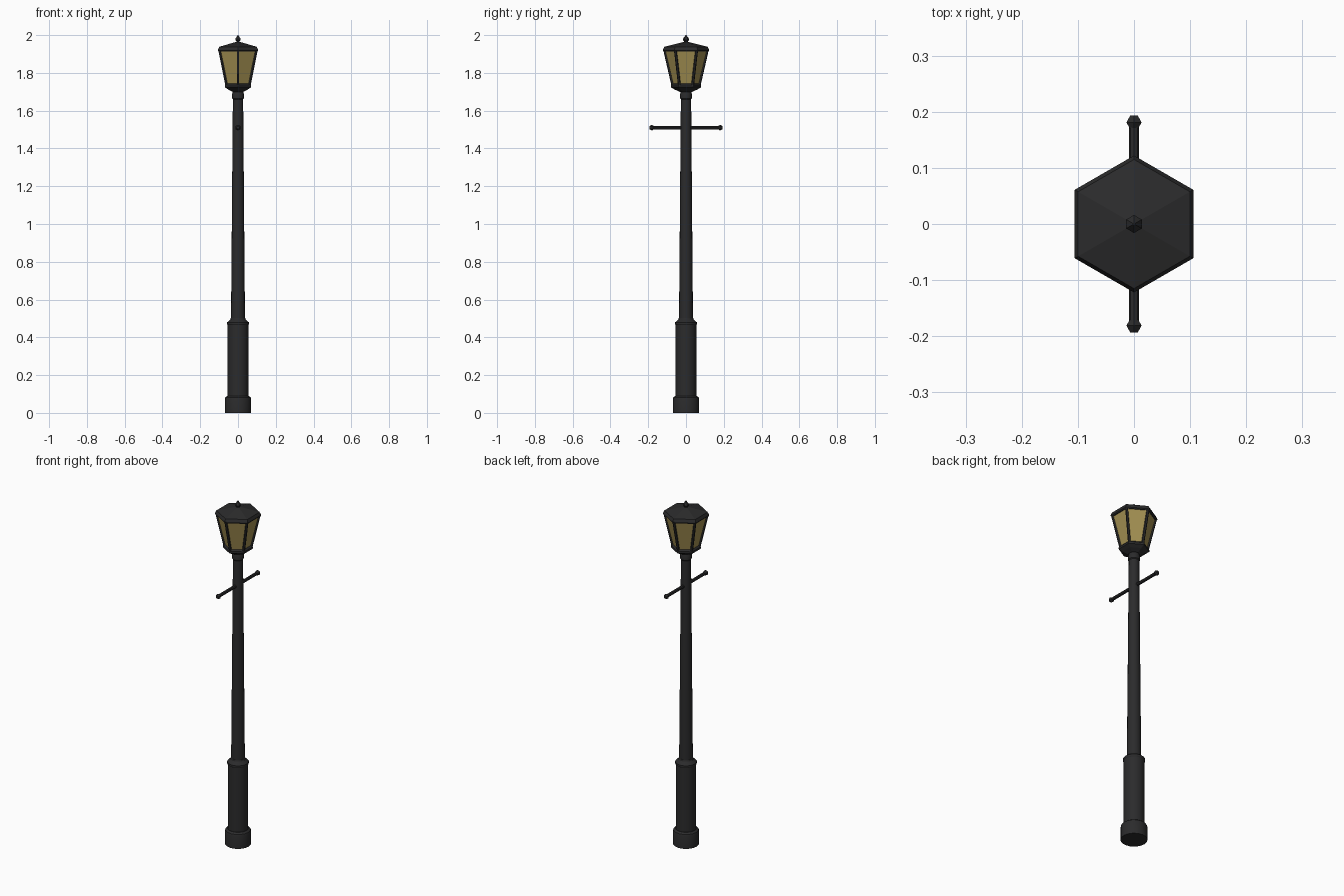
import bpy, bmesh, math
from mathutils import Vector, Matrix

cube = bpy.data.objects.get("Cube")
if cube:
    bpy.data.objects.remove(cube, do_unlink=True)


def material(name, colour, rough):
    m = bpy.data.materials.new(name)
    m.use_nodes = True
    m.diffuse_color = colour
    bsdf = m.node_tree.nodes["Principled BSDF"]
    bsdf.inputs["Base Color"].default_value = colour
    bsdf.inputs["Roughness"].default_value = rough
    return m


IRON = material("black iron", (0.024, 0.024, 0.025, 1), 0.6)
GLASS = material("amber glass", (0.37, 0.28, 0.085, 1), 0.5)


def lathe(name, profile, sides, mat=IRON, matrix=None, smooth=False):
    """Stack rings of (radius, height) into a closed turned solid."""
    bm = bmesh.new()
    rings = []
    for r, z in profile:
        ring = []
        for i in range(sides):
            a = math.pi / 2 + math.tau * i / sides
            ring.append(bm.verts.new((r * math.cos(a), r * math.sin(a), z)))
        rings.append(ring)
    for low, high in zip(rings, rings[1:]):
        for i in range(sides):
            j = (i + 1) % sides
            bm.faces.new((low[i], low[j], high[j], high[i]))
    bm.faces.new(rings[0][::-1])
    bm.faces.new(rings[-1])
    if matrix:
        bm.transform(matrix)
    mesh = bpy.data.meshes.new(name)
    bm.to_mesh(mesh)
    bm.free()
    mesh.materials.append(mat)
    ob = bpy.data.objects.new(name, mesh)
    bpy.context.scene.collection.objects.link(ob)
    if smooth:
        bpy.ops.object.select_all(action="DESELECT")
        ob.select_set(True)
        bpy.context.view_layer.objects.active = ob
        bpy.ops.object.shade_smooth_by_angle(angle=math.radians(30))
    return ob


def rod(name, start, end, radius, sides):
    """Straight bar between two points."""
    start, end = Vector(start), Vector(end)
    axis = end - start
    turn = axis.to_track_quat("Z", "Y").to_matrix().to_4x4()
    return lathe(name, [(radius, 0), (radius, axis.length)], sides,
                 matrix=Matrix.Translation(start) @ turn)


# Post: foot, pedestal, collar and tapering shaft
lathe("foot", [(0.07, 0), (0.07, 0.072), (0.067, 0.082), (0.056, 0.09)], 16, smooth=True)
lathe("pedestal", [(0.055, 0.08), (0.055, 0.468)], 16, smooth=True)
lathe("pedestal_collar", [(0.053, 0.462), (0.058, 0.47), (0.058, 0.479),
                          (0.04, 0.495), (0.038, 0.503)], 16, smooth=True)
lathe("shaft", [(0.037, 0.49), (0.027, 1.69)], 16, smooth=True)
lathe("neck_ring", [(0.027, 1.66), (0.031, 1.665), (0.031, 1.69), (0.027, 1.70),
                    (0.027, 1.715)], 16, smooth=True)

# Ladder bar with a knob on each end
BAR_Z, BAR_END = 1.51, 0.181
rod("ladder_bar", (0, -BAR_END, BAR_Z), (0, BAR_END, BAR_Z), 0.009, 8)
for side, name in ((-1, "front_knob"), (1, "back_knob")):
    place = Matrix.Translation((0, side * BAR_END, BAR_Z)) @ Matrix.Rotation(math.pi / 2, 4, "X")
    lathe(name, [(0.008, -0.012), (0.0155, 0), (0.008, 0.012)], 6, matrix=place)

# Lantern: six-sided tray, glass, corner bars and roof
lathe("lantern_tray", [(0.034, 1.70), (0.06, 1.712), (0.08, 1.724), (0.08, 1.735),
                       (0.07, 1.745)], 6)
lathe("lantern_glass", [(0.069, 1.735), (0.114, 1.922)], 6, GLASS)
for i in range(6):
    a = math.pi / 2 + i * math.tau / 6
    c, s = math.cos(a), math.sin(a)
    rod(f"corner_bar_{i + 1}", (0.07 * c, 0.07 * s, 1.735),
        (0.113 * c, 0.113 * s, 1.922), 0.0075, 6)
lathe("roof", [(0.117, 1.913), (0.122, 1.918), (0.122, 1.924), (0.115, 1.938),
               (0.012, 1.964)], 6)
lathe("finial", [(0.01, 1.955), (0.01, 1.967), (0.016, 1.973), (0.016, 1.981),
                 (0.008, 1.992), (0.002, 2.0)], 6)
